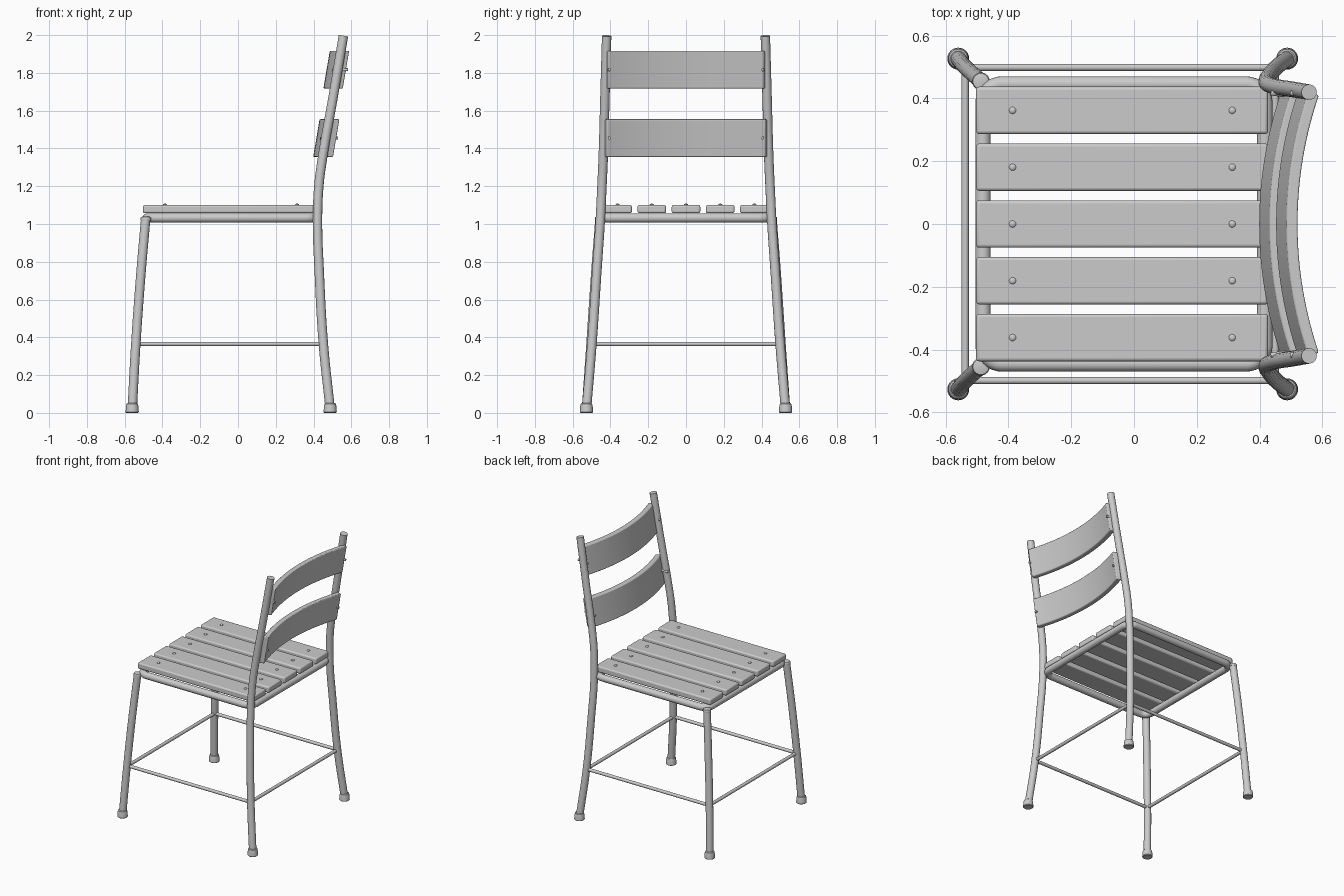
import bpy, bmesh, math
from mathutils import Vector

if "Cube" in bpy.data.objects:
    bpy.data.objects.remove(bpy.data.objects["Cube"])

grey = bpy.data.materials.new("grey")
grey.diffuse_color = (0.6, 0.6, 0.6, 1)
grey.use_nodes = True
grey.node_tree.nodes["Principled BSDF"].inputs["Base Color"].default_value = grey.diffuse_color


def finish(ob, bevel=0.0):
    ob.data.materials.clear()
    ob.data.materials.append(grey)
    bpy.ops.object.select_all(action='DESELECT')
    ob.select_set(True)
    bpy.context.view_layer.objects.active = ob
    if bevel:
        m = ob.modifiers.new("bevel", 'BEVEL')
        m.width, m.segments, m.limit_method = bevel, 3, 'ANGLE'
        m.angle_limit = math.radians(40)
    bpy.ops.object.shade_smooth_by_angle(angle=math.radians(35))
    return ob


def tube(name, pts, r, cyclic=False, smooth=True):
    """Round tube swept along a path."""
    cu = bpy.data.curves.new(name, 'CURVE')
    cu.dimensions = '3D'
    cu.bevel_depth, cu.bevel_resolution = r, 6
    cu.use_fill_caps, cu.resolution_u = True, 8
    sp = cu.splines.new('BEZIER' if smooth else 'POLY')
    if smooth:
        sp.bezier_points.add(len(pts) - 1)
        for b, p in zip(sp.bezier_points, pts):
            b.co = p
            b.handle_left_type = b.handle_right_type = 'AUTO'
    else:
        sp.points.add(len(pts) - 1)
        for b, p in zip(sp.points, pts):
            b.co = (*p, 1)
    sp.use_cyclic_u = cyclic
    ob = bpy.data.objects.new(name, cu)
    bpy.context.collection.objects.link(ob)
    bpy.ops.object.select_all(action='DESELECT')
    ob.select_set(True)
    bpy.context.view_layer.objects.active = ob
    bpy.ops.object.convert(target='MESH')
    return finish(bpy.context.view_layer.objects.active)


def mesh_object(name, bm, bevel=0.0):
    bmesh.ops.recalc_face_normals(bm, faces=bm.faces)
    me = bpy.data.meshes.new(name)
    bm.to_mesh(me)
    bm.free()
    ob = bpy.data.objects.new(name, me)
    bpy.context.collection.objects.link(ob)
    return finish(ob, bevel)


def lathe(name, profile, at, n=24):
    """Closed solid turned about a vertical axis, profile of (radius, z)."""
    bm = bmesh.new()
    rings = [[bm.verts.new((at[0] + r * math.cos(k * math.tau / n),
                            at[1] + r * math.sin(k * math.tau / n), at[2] + z))
              for k in range(n)] for r, z in profile]
    for a, b in zip(rings, rings[1:]):
        for k in range(n):
            bm.faces.new((a[k], a[k - 1], b[k - 1], b[k]))
    bm.faces.new(rings[0])
    bm.faces.new(rings[-1])
    return mesh_object(name, bm)


def back_slat(name, x_mid, z_mid, half_y, R=1.29, thick=0.036, h=0.2, tilt=0.17, n=24):
    """Bowed board, leaning back with the posts."""
    bm = bmesh.new()
    amax = math.asin(half_y / R)
    rings = []
    for i in range(n + 1):
        a = amax * (2 * i / n - 1)
        ring = []
        for t, z in ((-1, -1), (1, -1), (1, 1), (-1, 1)):
            rr = R - t * thick / 2
            ring.append(bm.verts.new((x_mid + R - rr * math.cos(a) + tilt * z * h / 2,
                                      rr * math.sin(a), z_mid + z * h / 2)))
        rings.append(ring)
    for a, b in zip(rings, rings[1:]):
        for k in range(4):
            bm.faces.new((a[k], a[k - 1], b[k - 1], b[k]))
    bm.faces.new(rings[0])
    bm.faces.new(rings[-1])
    return mesh_object(name, bm, 0.006)


FRONT = [(-.56, .527, .02), (-.541, .503, .365), (-.513, .477, .75), (-.488, .455, 1.035)]
BACK = [(.488, .527, .02), (.452, .498, .365), (.43, .472, .75), (.421, .455, 1.0),
        (.428, .445, 1.2), (.449, .438, 1.36), (.505, .429, 1.68), (.558, .42, 1.996)]
FOOT = [(.031, 0), (.035, .004), (.033, .035), (.03, .048), (.025, .052)]

# Legs, back posts, rubber feet and leg end caps
for s, side in ((-1, "right"), (1, "left")):
    for label, path in (("front_leg", FRONT), ("back_leg_post", BACK)):
        pts = [(x, y * s, z) for x, y, z in path]
        tube(f"{label}_{side}", pts, 0.025)
        lathe(f"{label}_foot_{side}", FOOT, (pts[0][0], pts[0][1], 0))
    lathe(f"front_leg_cap_{side}", [(.027, -.014), (.028, -.002), (.025, .004), (.012, .007)],
          (-.488, .455 * s, 1.033))

# Thin rungs between the legs
corners = [(-.538, -.499), (.45, -.499), (.45, .499), (-.538, .499)]
for i, label in enumerate(("right", "back", "left", "front")):
    a, b = corners[i], corners[(i + 1) % 4]
    tube(f"rung_{label}", [(*a, .365), (*b, .365)], 0.0115, smooth=False)

# Seat frame: closed tube with rounded corners
x0, x1, yw, cr = -.481, .417, .446, .06
frame = []
for cx, cy, start in ((x1 - cr, yw - cr, 0), (x0 + cr, yw - cr, 90),
                      (x0 + cr, -yw + cr, 180), (x1 - cr, -yw + cr, 270)):
    for k in range(9):
        a = math.radians(start + k * 90 / 8)
        frame.append((cx + cr * math.cos(a), cy + cr * math.sin(a), 1.032))
tube("seat_frame", frame, 0.0245, cyclic=True, smooth=False)

# Seat slats with two rivets each
for i in range(5):
    y = (i - 2) * 0.181
    bm = bmesh.new()
    bmesh.ops.create_cube(bm, size=1)
    for v in bm.verts:
        v.co = Vector((v.co.x * .93 - .038, v.co.y * .151 + y, v.co.z * .044 + 1.079))
    mesh_object(f"seat_slat_{i + 1}", bm, 0.010)
    for j, x in enumerate((-.387, .313)):
        lathe(f"seat_rivet_{i + 1}_{j + 1}", [(.011, -.005), (.011, .002), (.008, .005), (.004, .0065)],
              (x, y, 1.101), 16)

# Curved backrest slats and the bolts holding them to the posts
for label, x, z, half, post in (("lower", .433, 1.455, .424, .466), ("upper", .487, 1.817, .416, .528)):
    back_slat(f"back_slat_{label}", x, z, half)
    for s, side in ((-1, "right"), (1, "left")):
        tube(f"back_bolt_{label}_{side}",
             [(post - .03, s * .418, z - .003), (x + .095, s * .405, z)], 0.008, smooth=False)
